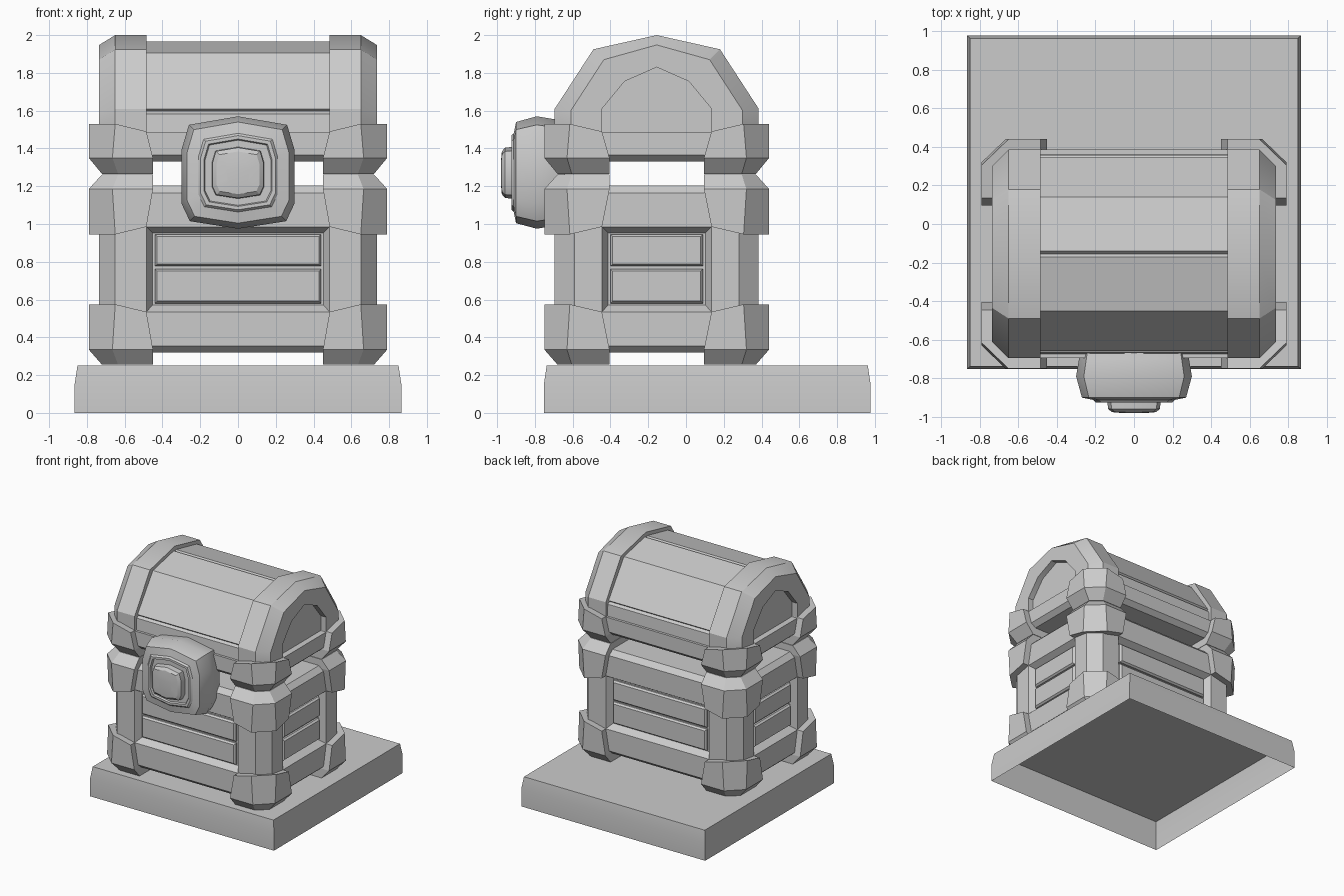
import bpy, bmesh, math

if "Cube" in bpy.data.objects:
    bpy.data.objects.remove(bpy.data.objects["Cube"])

CY = -0.155          # chest centre in y


def loft(name, rings, cap_start=True, cap_end=True, smooth=None):
    """Skin a list of equal-length point rings into one mesh object."""
    bm = bmesh.new()
    vs = [[bm.verts.new(p) for p in r] for r in rings]
    n = len(rings[0])
    for a, b in zip(vs, vs[1:]):
        for i in range(n):
            j = (i + 1) % n
            bm.faces.new((a[i], a[j], b[j], b[i]))
    if cap_start:
        bm.faces.new(vs[0][::-1])
    if cap_end:
        bm.faces.new(vs[-1])
    bmesh.ops.recalc_face_normals(bm, faces=bm.faces)
    me = bpy.data.meshes.new(name)
    bm.to_mesh(me)
    bm.free()
    ob = bpy.data.objects.new(name, me)
    bpy.context.collection.objects.link(ob)
    if smooth:
        bpy.ops.object.select_all(action='DESELECT')
        ob.select_set(True)
        bpy.context.view_layer.objects.active = ob
        bpy.ops.object.shade_smooth_by_angle(angle=math.radians(smooth))
    return ob


def mirror(half):
    """Complete a right-half profile that ends on the axis."""
    return half + [(-a, b) for a, b in half[-2::-1]]


def octagon(z, d=0.0):
    """Chamfered rectangle of the chest plan, inset by d."""
    q = [(.735 - d, .435 - d * .5), (.65 - d * .5, .54 - d)]
    pts = q + [(-x, y) for x, y in q[::-1]]
    pts += [(-x, -y) for x, y in pts]
    return [(x, y + CY, z) for x, y in pts]


def side_point(side, u, d, z):
    """Side 0-3 of the chest: u along the side, d outwards."""
    x, y = [(u, -d), (d, u), (-u, d), (-d, -u)][side]
    return (x, y + CY, z)


def side_rect(side, w, d, z0, z1):
    return [side_point(side, u, d, z) for u, z in ((-w, z0), (w, z0), (w, z1), (-w, z1))]


# Base slab, open underneath
def square(h, z):
    return [(x * h, y * h + .1125, z) for x, y in ((-1, -1), (1, -1), (1, 1), (-1, 1))]


loft("base_slab", [square(.865, 0), square(.865, .15), square(.85, .25)],
     cap_start=False, smooth=30)

# Chest body with framed recesses and two planks on each side
body = loft("chest_body", [octagon(.32, .04), octagon(.355), octagon(1.165), octagon(1.205, .04)])
for s in range(4):
    w, d = [(.485, .54), (.29, .735)][s % 2]
    cut = loft(f"recess_cutter_{s}", [side_rect(s, w - .032, d - .055, .57, .953),
                                      side_rect(s, w + .032, d + .055, .50, 1.017)])
    cut.hide_render = True
    cut.hide_viewport = True
    mod = body.modifiers.new("recess", 'BOOLEAN')
    mod.operation = 'DIFFERENCE'
    mod.solver = 'EXACT'
    mod.object = cut
    for k, (z0, z1) in enumerate(((.58, .762), (.777, .945))):
        pw = w - .045
        loft(f"side_plank_{s}_{k}", [side_rect(s, pw, d - .08, z0, z1),
                                     side_rect(s, pw, d - .04, z0, z1),
                                     side_rect(s, pw - .012, d - .025, z0 + .012, z1 - .012)])

# Corner brackets: feet, body top and lid
for label, zb, zm, ze in (("foot", .255, .335, .575), ("body", 1.262, 1.185, .945),
                          ("lid", 1.265, 1.35, 1.53)):
    zs = ze - math.copysign(.04, ze - zb)
    rings = [[(.45, .525, zb), (.635, .525, zb), (.72, .45, zb), (.72, .25, zb), (.45, .25, zb)],
             [(.45, .595, zm), (.665, .595, zm), (.79, .475, zm), (.79, .25, zm), (.45, .25, zm)],
             [(.485, .595, zs), (.65, .595, ze), (.79, .46, ze), (.79, .29, zs), (.485, .29, zs)]]
    for sx in (-1, 1):
        for sy in (-1, 1):
            loft(f"{label}_bracket_{sx}_{sy}",
                 [[(x * sx, y * sy + CY, z) for x, y, z in r] for r in rings])

# Lid rim
loft("lid_rim", [octagon(1.33, .04), octagon(1.365), octagon(1.485)])

# Barrel planks of the lid, with grooves
barrel = mirror([(.52, 1.47), (.512, 1.583), (.488, 1.597), (.502, 1.61),
                 (.295, 1.905), (.015, 1.965), (0, 1.948)])
loft("lid_planks", [[(x, y + CY, z) for y, z in barrel] for x in (-.5, .5)])

# Arched end bands with recessed end panels
full = mirror([(.54, 1.48), (.54, 1.61), (.335, 1.925), (0, 2.0)])
small = mirror([(.455, 1.48), (.455, 1.60), (.28, 1.87), (0, 1.948)])
inner = mirror([(.29, 1.48), (.29, 1.61), (.17, 1.755), (0, 1.83)])
for s in (-1, 1):
    loft(f"lid_band_{s}", [[(s * x, y + CY, z) for y, z in prof] for x, prof in
                           ((.485, full), (.65, full), (.735, small), (.735, inner), (.685, inner))],
         smooth=30)

# Front lock with stepped button
half = [(0, -.295), (.255, -.255), (.30, -.16), (.30, .12), (.26, .255), (0, .30)]
outline = half + [(-x, z) for x, z in half[-2:0:-1]]
steps = ((-.64, .92), (-.70, .95), (-.79, 1), (-.90, .90), (-.912, .70), (-.925, .66),
         (-.925, .60), (-.91, .58), (-.91, .46), (-.958, .45), (-.975, .38), (-.98, .2))
loft("lock", [[(x * k, y, 1.27 + z * k) for x, z in outline] for y, k in steps], smooth=30)
